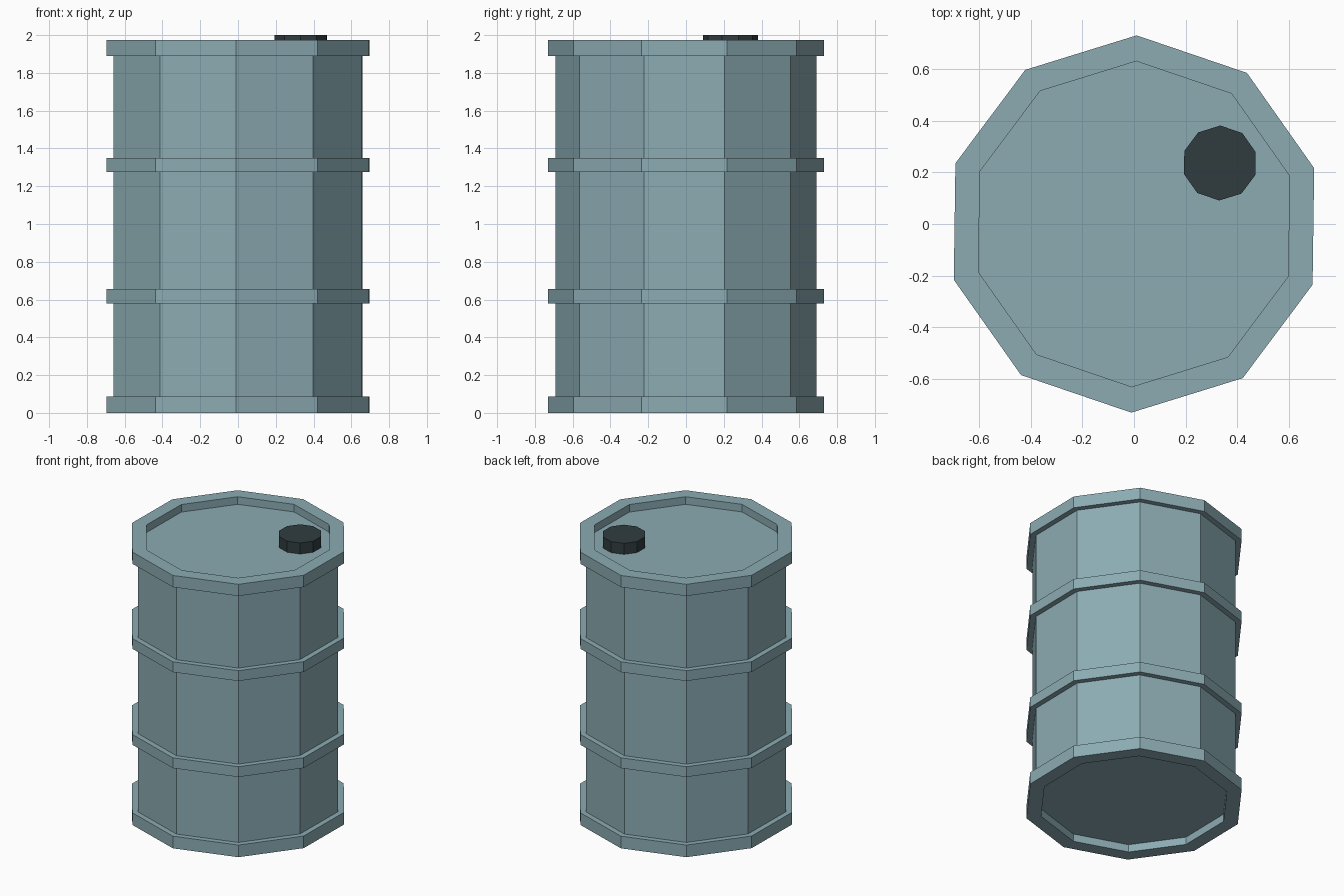
import bpy, bmesh, math

if "Cube" in bpy.data.objects:
    bpy.data.objects.remove(bpy.data.objects["Cube"])

TURN = math.radians(-0.8)   # slight twist of the ten-sided shape
SIDES = 10


def material(name, rgb):
    m = bpy.data.materials.new(name)
    m.diffuse_color = (*rgb, 1)
    m.use_nodes = True
    m.node_tree.nodes["Principled BSDF"].inputs["Base Color"].default_value = m.diffuse_color
    return m


def lathe(name, profile, mat, center=(0, 0)):
    """Revolve (radius, z) points into a faceted solid capped at both ends."""
    bm = bmesh.new()
    rings = []
    for r, z in profile:
        angles = [math.pi / 2 + TURN + i * math.tau / SIDES for i in range(SIDES)]
        rings.append([bm.verts.new((r * math.cos(a), r * math.sin(a), z)) for a in angles])
    for lo, hi in zip(rings, rings[1:]):
        for i in range(SIDES):
            j = (i + 1) % SIDES
            bm.faces.new((lo[i], lo[j], hi[j], hi[i]))
    bm.faces.new(rings[0][::-1])
    bm.faces.new(rings[-1])
    bmesh.ops.recalc_face_normals(bm, faces=bm.faces)
    mesh = bpy.data.meshes.new(name)
    bm.to_mesh(mesh)
    bm.free()
    mesh.materials.append(mat)
    ob = bpy.data.objects.new(name, mesh)
    ob.location = (*center, 0)
    bpy.context.collection.objects.link(ob)
    return ob


steel = material("painted_steel", (0.26, 0.41, 0.45))
dark = material("dark_cap", (0.03, 0.045, 0.05))

RIM, WALL, INNER, RECESS = 0.73, 0.69, 0.63, 0.055
TOP = 1.975

# Drum: recessed base, bottom rim, two hoops, top rim, recessed lid
profile = [(INNER, RECESS), (INNER, 0), (RIM, 0), (RIM, 0.088), (WALL, 0.088)]
for z0, z1 in ((0.58, 0.655), (1.275, 1.35)):
    profile += [(WALL, z0), (RIM, z0), (RIM, z1), (WALL, z1)]
profile += [(WALL, 1.89), (RIM, 1.89), (RIM, TOP), (INNER, TOP), (INNER, TOP - RECESS)]
lathe("drum", profile, steel)

# Filler cap standing on the lid
lathe("filler_cap", [(0.145, TOP - RECESS - 0.005), (0.145, 2.0)], dark, (0.332, 0.236))
